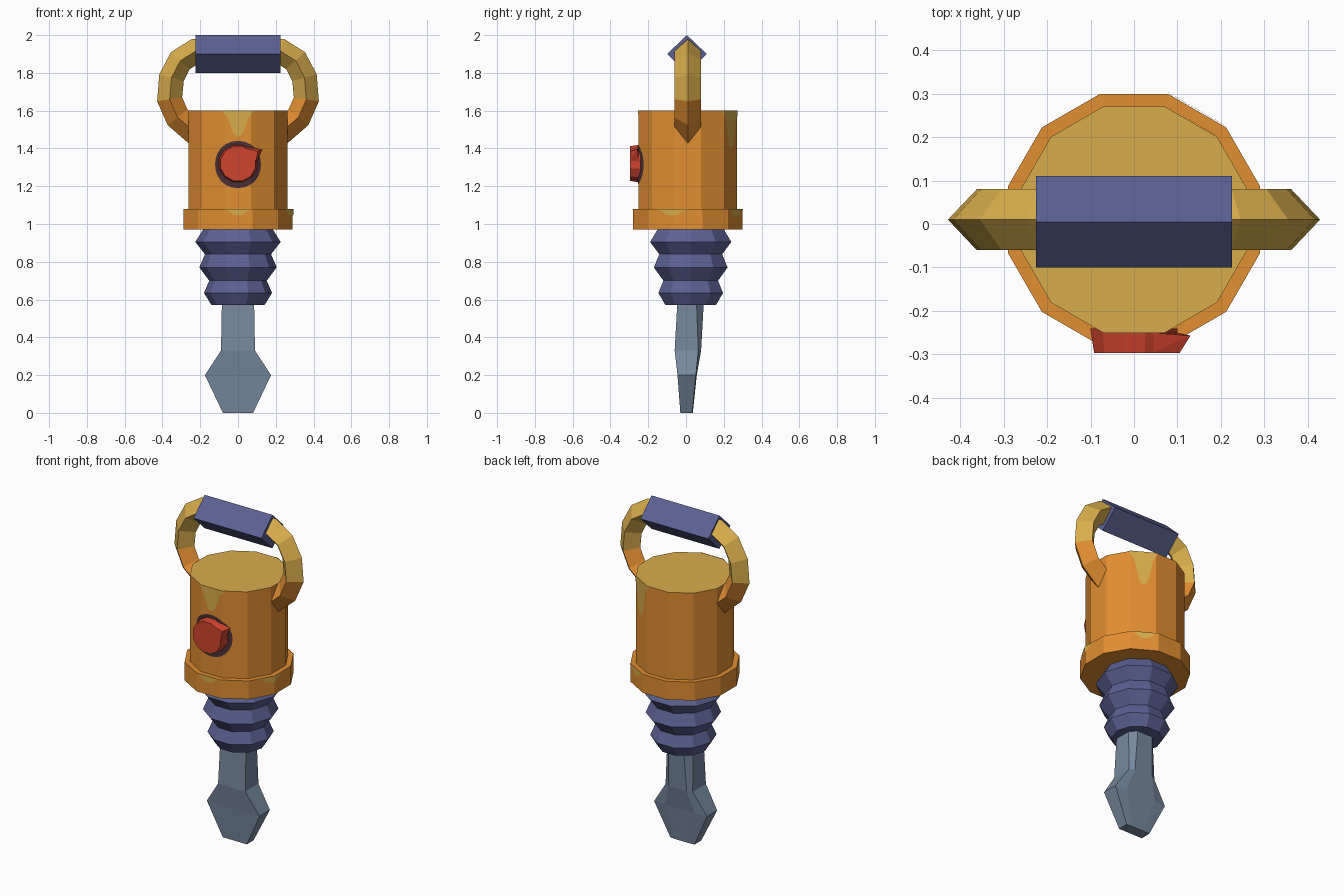
import bpy, bmesh, math
from mathutils import Vector

if "Cube" in bpy.data.objects:
    bpy.data.objects.remove(bpy.data.objects["Cube"])


def mat(name, rgb):
    m = bpy.data.materials.new(name)
    m.diffuse_color = [(c / 255 / 12.92 if c < 11 else ((c / 255 + .055) / 1.055) ** 2.4) for c in rgb] + [1]
    m.use_nodes = True
    m.node_tree.nodes["Principled BSDF"].inputs["Base Color"].default_value = m.diffuse_color
    return m


ORANGE = mat("orange paint", (226, 142, 49))
GOLD = mat("worn gold", (216, 173, 76))
BLUE = mat("slate blue rubber", (91, 97, 146))
STEEL = mat("steel", (118, 137, 158))
RED = mat("red knob", (207, 67, 46))
DARK = mat("dark ring", (72, 48, 54))
CY = 0.01  # depth of the body axis


def finish(bm, name, mats, smooth_sides=True):
    bmesh.ops.recalc_face_normals(bm, faces=bm.faces)
    for f in bm.faces:
        f.smooth = smooth_sides and len(f.verts) <= 4 and not f.tag
    me = bpy.data.meshes.new(name)
    bm.to_mesh(me)
    bm.free()
    for m in mats:
        me.materials.append(m)
    ob = bpy.data.objects.new(name, me)
    bpy.context.collection.objects.link(ob)
    return ob


def loft(rings):
    """Skin closed rings of points and cap both ends."""
    bm = bmesh.new()
    rows = [[bm.verts.new(p) for p in r] for r in rings]
    for a, b in zip(rows, rows[1:]):
        for i in range(len(a)):
            j = (i + 1) % len(a)
            bm.faces.new((a[i], a[j], b[j], b[i]))
    for r in (rows[0], rows[-1]):
        bm.faces.new(r).tag = True
    return bm


def lathe(profile, n, phase, cy):
    return loft([[(r * math.cos(phase + math.tau * i / n), cy + r * math.sin(phase + math.tau * i / n), z)
                  for i in range(n)] for r, z in profile])


# Motor body and collar: twelve-sided drums, the body has a gold lid
bm = lathe([(.27, 1.0), (.27, 1.6)], 12, math.radians(15), CY)
for f in bm.faces:
    f.material_index = int(f.calc_center_median().z > 1.59)
finish(bm, "motor_body", [ORANGE, GOLD])
finish(lathe([(.30, .97), (.30, 1.08)], 12, math.radians(15), CY), "body_collar", [ORANGE])

# Rubber bellows
finish(lathe([(.185, .97), (.226, .905), (.175, .84), (.205, .77), (.152, .70), (.18, .635), (.14, .57)],
             10, 0, .025), "bellows", [BLUE])

# Chisel bit: half sections mirrored in x
half = [(.60, (.085, -.045), (.085, .055), (.05, .095)),
        (.33, (.09, -.06), (.09, .065), (.06, .08)),
        (.20, (.175, -.045), (.175, .052), (.1, .057)),
        (0, (.08, -.03), (.08, .033), (.04, .036))]
finish(loft([[(x, y, z) for x, y in pts] + [(-x, y, z) for x, y in reversed(pts)]
             for z, *pts in half]), "chisel_bit", [STEEL], False)

# Side handles: diamond tube along a bent path, worn gold above a height
path = [Vector(p) for p in [(.15, 1.915), (.225, 1.915), (.305, 1.865), (.352, 1.775),
                            (.362, 1.66), (.32, 1.565), (.22, 1.48)]]
for side, label in ((1, "right"), (-1, "left")):
    rings = []
    for i, p in enumerate(path):
        d = (path[min(i + 1, len(path) - 1)] - path[max(i - 1, 0)]).normalized()
        nx, nz = -d.y * .067, d.x * .067
        rings.append([(side * (p.x + nx), CY, p.y + nz), (side * p.x, CY + .07, p.y),
                      (side * (p.x - nx), CY, p.y - nz), (side * p.x, CY - .07, p.y)])
    bm = loft(rings)
    bmesh.ops.bisect_plane(bm, geom=bm.verts[:] + bm.edges[:] + bm.faces[:],
                           plane_co=(0, 0, 1.7), plane_no=(side * .25, 0, 1))
    for f in bm.faces:
        c = f.calc_center_median()
        f.material_index = int(c.z + .25 * side * c.x > 1.7 + .25 * .0 + .06)
    finish(bm, label + "_handle", [ORANGE, GOLD])

# Grip: square bar turned on its edge
finish(loft([[(x, CY - .005, 2.0), (x, .11, 1.9), (x, CY - .005, 1.8), (x, -.1, 1.9)]
             for x in (-.225, .225)]), "handle_grip", [BLUE])


def wrap_plate(name, outline, r, material):
    """Paint patch: outline of (distance round the drum from the front, z) wrapped on a 12-sided drum."""
    side = 2 * r * math.sin(math.pi / 12)
    apothem = r * math.cos(math.pi / 12) + .003
    bm = bmesh.new()
    bm.faces.new([bm.verts.new((s, 0, z)) for s, z in outline])
    for k in range(-6, 7):
        bmesh.ops.bisect_plane(bm, geom=bm.verts[:] + bm.edges[:] + bm.faces[:],
                               plane_co=((k + .5) * side, 0, 0), plane_no=(1, 0, 0))
    for v in bm.verts:
        k = round(v.co.x / side)
        a, t = math.radians(-90 + 30 * k), v.co.x - k * side
        v.co = (apothem * math.cos(a) - t * math.sin(a), CY + apothem * math.sin(a) + t * math.cos(a), v.co.z)
    ob = finish(bm, name, [material], False)
    # face outward
    for p in ob.data.polygons:
        if p.normal.dot(p.center - Vector((0, CY, p.center.z))) < 0:
            p.flip()


def drip(name, s, top, width, depth, r):
    shape = [(-1, 0), (-.6, .25), (-.3, .85), (0, 1), (.3, .85), (.6, .25), (1, 0)]
    wrap_plate(name, [(s + width * u, top - depth * v) for u, v in shape], r, GOLD)


# Worn paint patches on body and collar
drip("front_paint_drip", 0, 1.6, .09, .14, .27)
drip("rear_paint_drip", 5 * .1398, 1.6, .085, .21, .27)
drip("front_collar_patch", 0, 1.08, .09, .035, .30)
drip("right_collar_patch", 3 * .1553 - .09, 1.08, .11, .035, .30)
drip("rear_collar_patch", 5 * .1553, 1.08, .09, .04, .30)

# Knob with its dark painted ring and pointer
wrap_plate("knob_ring", [(.128 * math.cos(math.tau * i / 24), 1.315 + .125 * math.sin(math.tau * i / 24))
                         for i in range(24)], .27, DARK)
finish(loft([[(r * math.cos(math.tau * (i + .5) / 12), y, 1.32 + r * math.sin(math.tau * (i + .5) / 12))
              for i in range(12)] for r, y in ((.104, -.24), (.095, -.297))]), "control_knob", [RED], False)
bm = bmesh.new()
bmesh.ops.convex_hull(bm, input=[bm.verts.new(p) for p in [
    (.04, -.297, 1.40), (.095, -.297, 1.335), (.04, -.25, 1.41), (.1, -.25, 1.33),
    (.13, -.257, 1.395), (.105, -.297, 1.385)]])
finish(bm, "knob_pointer", [RED], False)
